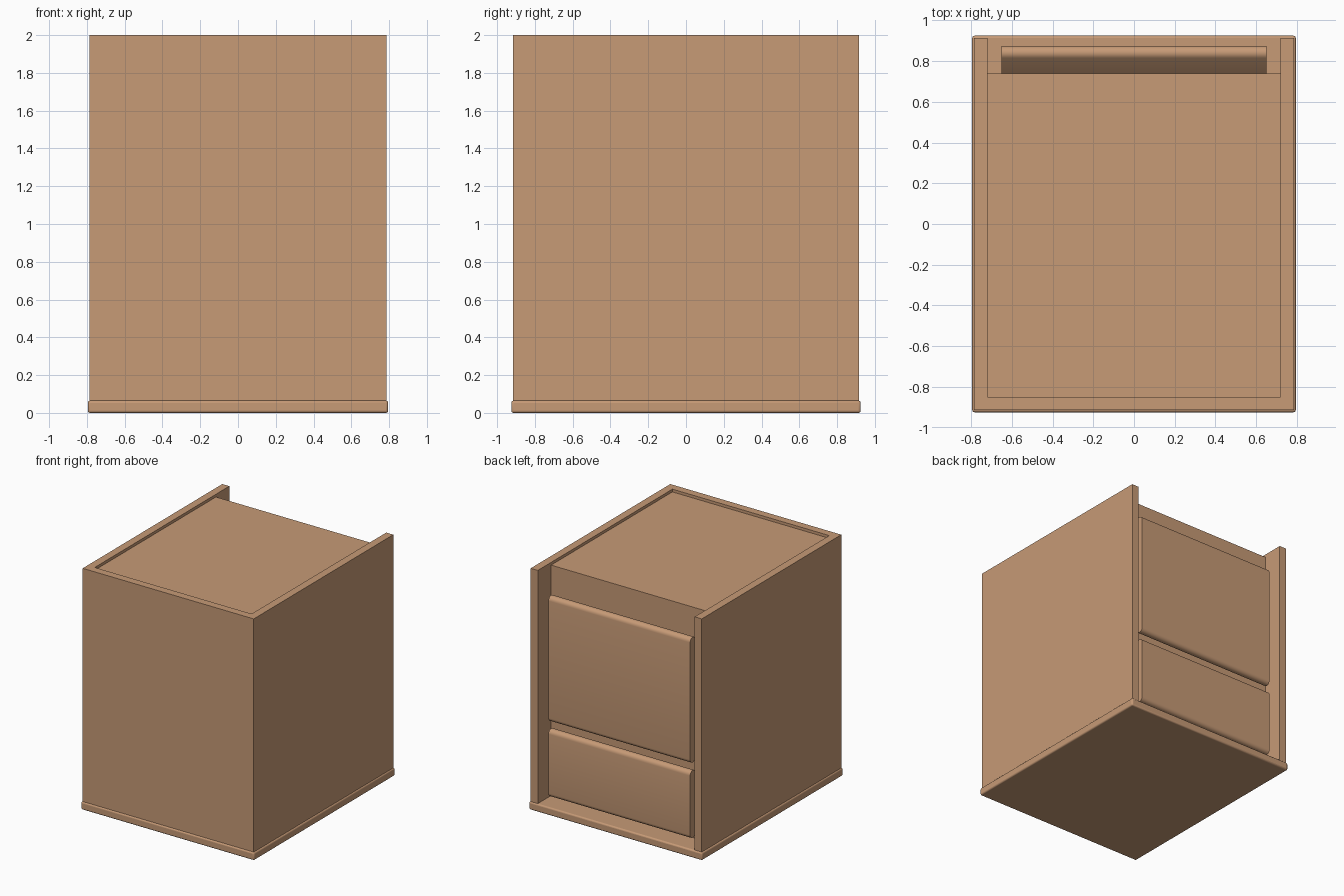
import bpy, bmesh, math
from mathutils import Vector

cube = bpy.data.objects.get("Cube")
if cube:
    bpy.data.objects.remove(cube, do_unlink=True)

wood = bpy.data.materials.new("warm wood")
colour = (0.57, 0.325, 0.182, 1)
wood.diffuse_color = colour
wood.use_nodes = True
bsdf = next(n for n in wood.node_tree.nodes if n.type == 'BSDF_PRINCIPLED')
bsdf.inputs["Base Color"].default_value = colour


def prism(name, points, offset):
    """Extrude a closed outline of 3D points along an offset."""
    bm = bmesh.new()
    face = bm.faces.new([bm.verts.new(p) for p in points])
    new = bmesh.ops.extrude_face_region(bm, geom=[face])["geom"]
    bmesh.ops.translate(bm, vec=Vector(offset),
                        verts=[g for g in new if isinstance(g, bmesh.types.BMVert)])
    bmesh.ops.recalc_face_normals(bm, faces=bm.faces)
    mesh = bpy.data.meshes.new(name)
    bm.to_mesh(mesh)
    bm.free()
    mesh.materials.append(wood)
    obj = bpy.data.objects.new(name, mesh)
    bpy.context.collection.objects.link(obj)
    return obj


def smooth(obj):
    bpy.ops.object.select_all(action='DESELECT')
    obj.select_set(True)
    bpy.context.view_layer.objects.active = obj
    bpy.ops.object.shade_smooth_by_angle(angle=math.radians(30))


def box(name, x, y0, y1, z0, z1):
    outline = [(-x, y0, z0), (x, y0, z0), (x, y1, z0), (-x, y1, z0)]
    return prism(name, outline, (0, 0, z1 - z0))


def drawer(name, bottom, top):
    """Drawer front with rounded lips that slope back to finger grooves."""
    radius, back, centre = 0.035, 0.74, 0.84
    arc = []
    for i in range(9):
        a = math.radians(135) * i / 8
        arc.append((centre + radius * math.cos(a), radius * math.sin(a)))
    end_y, end_z = arc[-1]
    arc.append((back, end_z - (end_y - back)))
    half = [(-0.65, y, top - radius + z) for y, z in arc]
    other = [(-0.65, y, bottom + radius - z) for y, z in reversed(arc)]
    smooth(prism(name, half + other, (1.3, 0, 0)))


# Base plinth with softened edges
base = box("base", 0.795, -0.925, 0.925, 0, 0.065)
bevel = base.modifiers.new("soft edges", 'BEVEL')
bevel.width, bevel.segments = 0.012, 3
smooth(base)

# Outer shell: two sides joined by the closed front panel
xo, xi, front, inner, rear = 0.785, 0.72, -0.915, -0.85, 0.915
shell = [(-xo, front), (xo, front), (xo, rear), (xi, rear),
         (xi, inner), (-xi, inner), (-xi, rear), (-xo, rear)]
prism("outer_shell", [(x, y, 0.065) for x, y in shell], (0, 0, 1.935))

# Inner carcass, slightly lower than the shell
box("inner_carcass", xi, inner, 0.74, 0.065, 1.977)

# Drawer fronts
drawer("upper_drawer", 0.745, 1.785)
drawer("lower_drawer", 0.12, 0.68)
